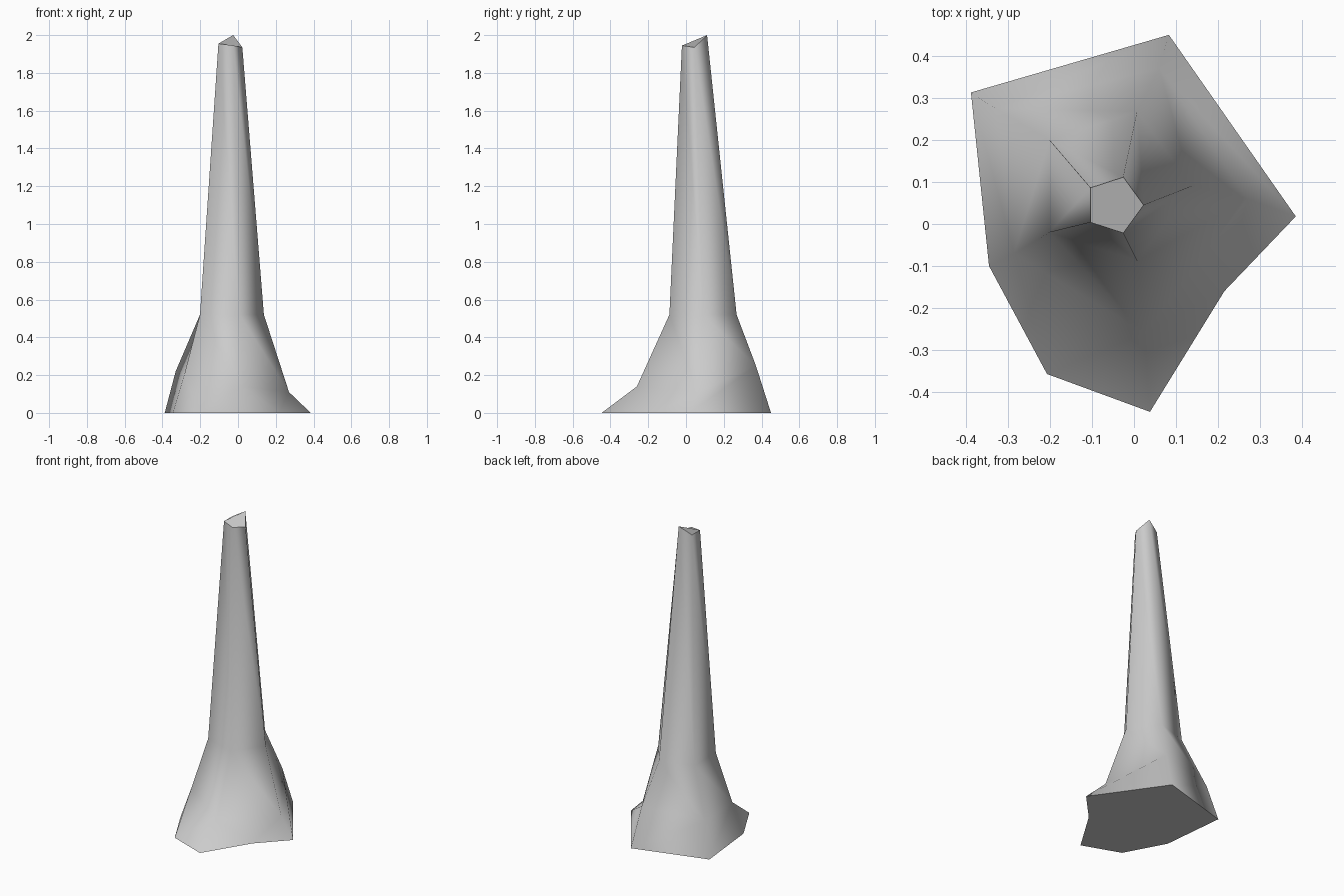
import bpy
import bmesh
from math import cos, sin, radians

cube = bpy.data.objects.get("Cube")
if cube:
    bpy.data.objects.remove(cube, do_unlink=True)

# Stone colour
stone = bpy.data.materials.new("grey_stone")
stone.use_nodes = True
grey = (0.6, 0.6, 0.6, 1.0)
stone.diffuse_color = grey
stone.node_tree.nodes["Principled BSDF"].inputs["Base Color"].default_value = grey


def pentagon(cx, cy, radius, heights):
    """Five points, counter-clockwise from the back right-hand corner."""
    angles = [radians(144 + 72 * i) for i in range(5)]
    return [(cx + radius * cos(a), cy + radius * sin(a), z)
            for a, z in zip(angles, heights)]


# Ring order: rear, side, front, other side, back
broken_top = pentagon(-0.047, 0.045, 0.07, [1.955, 1.955, 1.945, 1.935, 2.0])
shoulder = pentagon(-0.05, 0.09, 0.187, [0.52] * 5)
flare = [(-0.33, 0.275, 0.22), (-0.285, -0.07, 0.20), (0.025, -0.26, 0.14),
         (0.27, 0.06, 0.11), (0.06, 0.37, 0.25)]
foot = [(-0.388, 0.313), (-0.345, -0.10), (0.038, -0.447),
        (0.385, 0.018), (0.083, 0.45)]
# Extra foot corners, after the foot corner with that index
spurs = {1: (-0.207, -0.357), 2: (0.215, -0.16)}

bm = bmesh.new()
top, mid, low = [[bm.verts.new(p) for p in ring]
                 for ring in (broken_top, shoulder, flare)]
base = [bm.verts.new((x, y, 0)) for x, y in foot]
extra = {i: bm.verts.new((x, y, 0)) for i, (x, y) in spurs.items()}

# Tapered shaft, flared skirt and rooted foot
outline = []
for i in range(5):
    j = (i + 1) % 5
    bm.faces.new((top[i], mid[i], mid[j], top[j]))
    bm.faces.new((mid[i], low[i], low[j], mid[j]))
    outline.append(base[i])
    if i in extra:
        spur = extra[i]
        outline.append(spur)
        bm.faces.new((low[i], base[i], spur))
        bm.faces.new((low[i], spur, low[j]))
        bm.faces.new((low[j], spur, base[j]))
    else:
        bm.faces.new((low[i], base[i], low[j]))
        bm.faces.new((low[j], base[i], base[j]))
for face in bm.faces:
    face.smooth = True

# Flat caps with crisp rims
for cap in (bm.faces.new(top), bm.faces.new(outline[::-1])):
    cap.smooth = False
    for edge in cap.edges:
        edge.smooth = False
bm.normal_update()

mesh = bpy.data.meshes.new("stone_spire")
bm.to_mesh(mesh)
bm.free()
mesh.materials.append(stone)
spire = bpy.data.objects.new("stone_spire", mesh)
bpy.context.collection.objects.link(spire)
